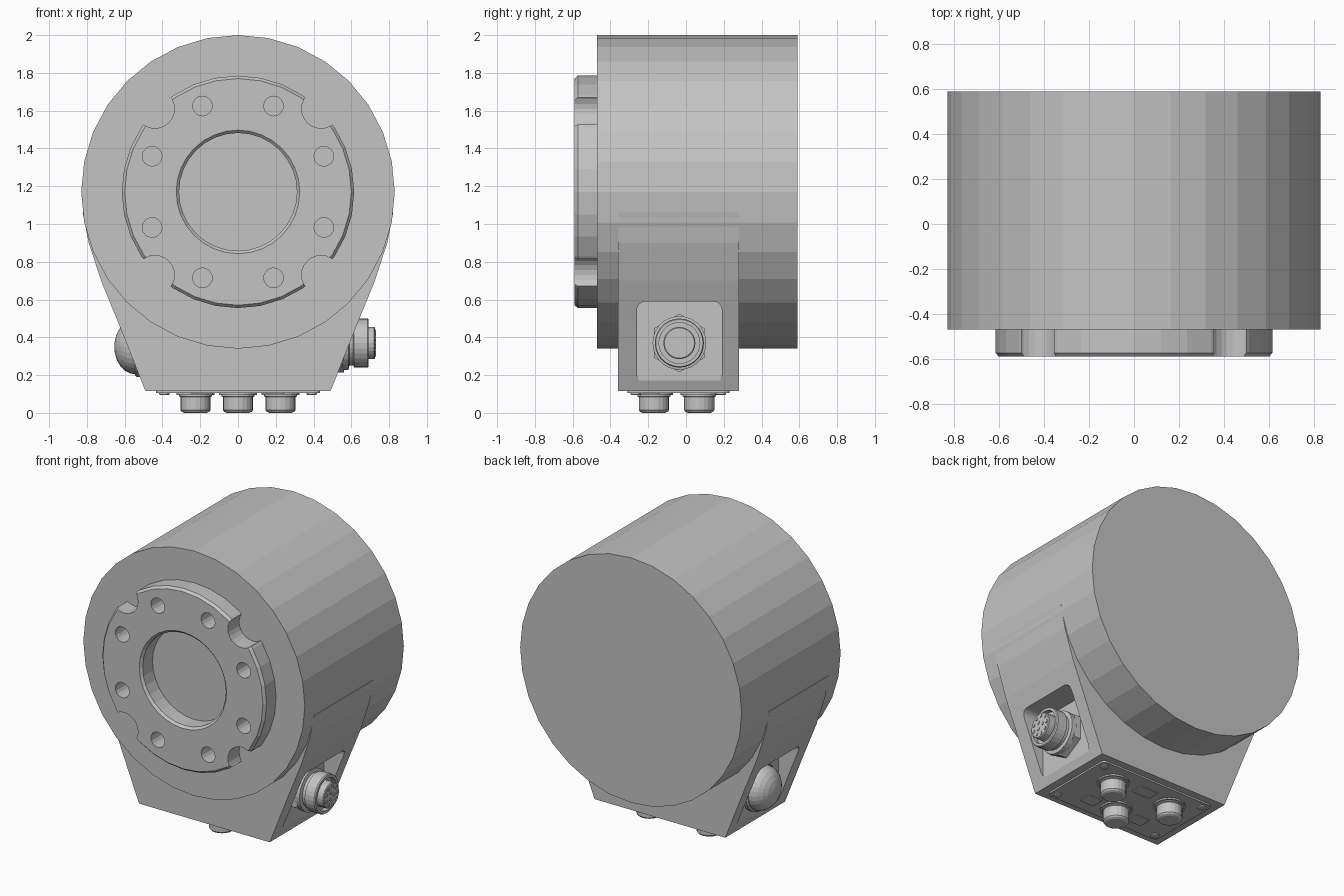
import bpy, bmesh, math
from math import sin, cos, pi, radians

if "Cube" in bpy.data.objects:
    bpy.data.objects.remove(bpy.data.objects["Cube"])

grey = bpy.data.materials.new("housing_grey")
grey.diffuse_color = (0.55, 0.55, 0.55, 1)
grey.use_nodes = True
grey.node_tree.nodes["Principled BSDF"].inputs["Base Color"].default_value = grey.diffuse_color

AXES = {'X': lambda u, v, t: (t, u, v),
        'Y': lambda u, v, t: (u, t, v),
        'Z': lambda u, v, t: (u, v, t)}


def finish(name, bm):
    bmesh.ops.recalc_face_normals(bm, faces=bm.faces)
    me = bpy.data.meshes.new(name)
    bm.to_mesh(me)
    bm.free()
    me.materials.append(grey)
    ob = bpy.data.objects.new(name, me)
    bpy.context.collection.objects.link(ob)
    return ob


def lathe(name, profile, axis, centre, n=32, ring=False, phase=0.0):
    """Spin (radius, position) points round an axis; ring closes the section."""
    bm = bmesh.new()
    rows = []
    for r, t in profile:
        rows.append([bm.verts.new(AXES[axis](centre[0] + r * cos(phase + 2 * pi * i / n),
                                             centre[1] + r * sin(phase + 2 * pi * i / n), t))
                     for i in range(n)])
    pairs = list(zip(rows, rows[1:]))
    if ring:
        pairs.append((rows[-1], rows[0]))
    else:
        bm.faces.new(rows[0])
        bm.faces.new(rows[-1])
    for a, b in pairs:
        for i in range(n):
            j = (i + 1) % n
            bm.faces.new((a[i], a[j], b[j], b[i]))
    return finish(name, bm)


def rod(name, r, t0, t1, axis, centre, n=24, phase=0.0):
    return lathe(name, [(r, t0), (r, t1)], axis, centre, n, phase=phase)


def prism(name, pts, t0, t1, axis):
    bm = bmesh.new()
    a = [bm.verts.new(AXES[axis](u, v, t0)) for u, v in pts]
    b = [bm.verts.new(AXES[axis](u, v, t1)) for u, v in pts]
    bm.faces.new(a)
    bm.faces.new(b)
    for i in range(len(pts)):
        j = (i + 1) % len(pts)
        bm.faces.new((a[i], a[j], b[j], b[i]))
    return finish(name, bm)


def rounded_rect(u0, u1, v0, v1, r, n=4):
    pts = []
    for k, (cu, cv) in enumerate(((u1 - r, v1 - r), (u0 + r, v1 - r),
                                  (u0 + r, v0 + r), (u1 - r, v0 + r))):
        for i in range(n + 1):
            a = pi / 2 * (k + i / n)
            pts.append((cu + r * cos(a), cv + r * sin(a)))
    return pts


def cut(ob, cutters):
    bpy.context.view_layer.objects.active = ob
    for c in cutters:
        m = ob.modifiers.new("cut", 'BOOLEAN')
        m.operation, m.solver, m.object = 'DIFFERENCE', 'EXACT', c
        bpy.ops.object.modifier_apply(modifier=m.name)


def discard(cutters):
    for c in cutters:
        bpy.data.objects.remove(c)


CZ = 1.17  # height of the main axis

# Main drum and lower housing
drum = rod("drum", 0.83, -0.47, 0.59, 'Y', (0, CZ), 32)
side = [(0.49, 0.115), (0.635, 0.48), (0.725, 0.70), (0.79, 0.90), (0.822, 1.06)]
housing = prism("lower_housing", side + [(-x, z) for x, z in reversed(side)], -0.36, 0.28, 'Y')

# Pockets in both sloping sides
pocket = rounded_rect(-0.26, 0.19, 0.16, 0.59, 0.045)
cutters = [prism("pocket_cutter", pocket, s * 0.512, s * 1.0, 'X') for s in (1, -1)]
cut(housing, cutters)
cut(drum, cutters)
discard(cutters)

# Front flange: chamfered ring with eight bolt holes and four notches
flange = lathe("front_flange", [(0.615, -0.47), (0.615, -0.573), (0.60, -0.59), (0.327, -0.59),
                                (0.312, -0.575), (0.312, -0.47)], 'Y', (0, CZ), 32, ring=True)
cutters = []
for i in range(8):
    a = radians(22.5 + 45 * i)
    cutters.append(rod("hole_cutter", 0.052, -0.7, -0.4, 'Y', (0.492 * cos(a), CZ + 0.492 * sin(a)), 16))
for i in range(4):
    a = radians(45 + 90 * i)
    cutters.append(rod("notch_cutter", 0.103, -0.7, -0.4, 'Y', (0.622 * cos(a), CZ + 0.622 * sin(a)), 24))
cut(flange, cutters)
discard(cutters)

# Right side: round multi-pin connector
C = (-0.035, 0.37)
rod("connector_nut", 0.155, 0.51, 0.56, 'X', C, 6, pi / 6)
lathe("connector_barrel", [(0.142, 0.55), (0.142, 0.585), (0.118, 0.59), (0.118, 0.61), (0.13, 0.615),
                           (0.13, 0.685), (0.125, 0.692), (0.108, 0.692), (0.108, 0.66)], 'X', C, 28)
lathe("connector_insert", [(0.085, 0.64), (0.085, 0.72), (0.08, 0.725)], 'X', C, 24)
for count, ring_r in ((9, 0.062), (3, 0.025)):
    for i in range(count):
        a = 2 * pi * i / count
        rod("connector_pin", 0.011, 0.70, 0.73, 'X',
            (C[0] + ring_r * cos(a), C[1] + ring_r * sin(a)), 8)

# Left side: domed plug with a rim
D = (-0.035, 0.35)
lathe("plug_rim", [(0.16, -0.51), (0.16, -0.535), (0.15, -0.545)], 'X', D, 28)
dome = [(0.145 * cos(a), -0.545 - 0.11 * sin(a)) for a in (radians(15 * k) for k in range(6))]
lathe("domed_plug", dome + [(0.012, -0.655)], 'X', D, 28)

# Underside: cover plate, screws, label pads and three short plugs
prism("bottom_cover", rounded_rect(-0.435, 0.435, -0.31, 0.23, 0.03), 0.104, 0.12, 'Z')
for x in (-0.39, 0.39):
    for y in (-0.265, 0.185):
        lathe("cover_screw", [(0.028, 0.105), (0.028, 0.098), (0.022, 0.095)], 'Z', (x, y), 12)
for x in (-0.19, 0.19):
    prism("cover_pad", rounded_rect(x - 0.055, x + 0.055, -0.23, -0.14, 0.008), 0.099, 0.106, 'Z')
prism("cover_pad", rounded_rect(-0.07, 0.07, 0.06, 0.15, 0.008), 0.099, 0.106, 'Z')
for x, y in ((-0.225, 0.07), (0, -0.17), (0.225, 0.07)):
    lathe("bottom_plug", [(0.088, 0.11), (0.088, 0.088), (0.08, 0.084), (0.08, 0.015), (0.073, 0.006),
                          (0.06, 0.0)], 'Z', (x, y), 20)
    lathe("plug_washer", [(0.1, 0.11), (0.1, 0.094)], 'Z', (x, y), 20)
